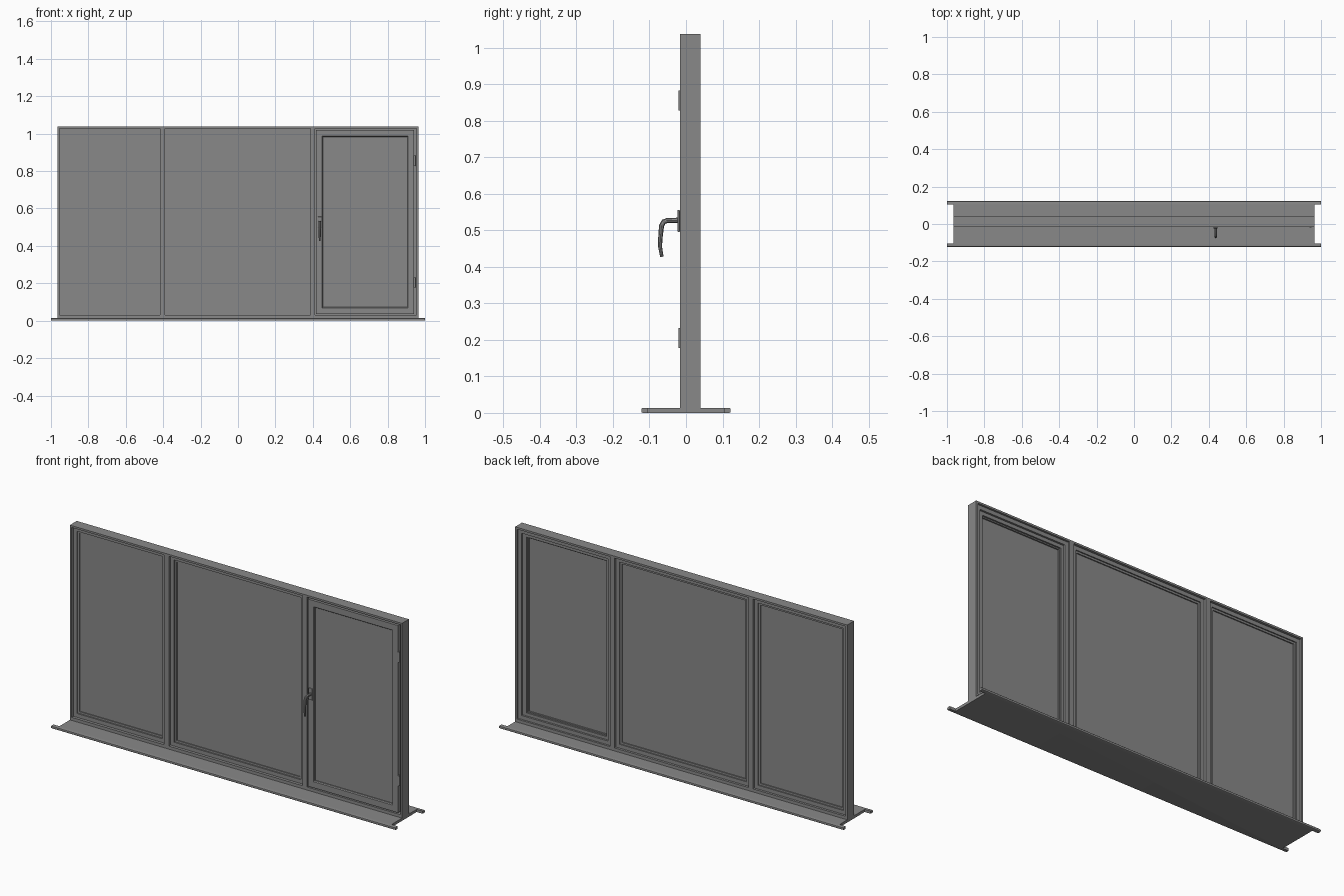
import bpy
import bmesh
from mathutils import Vector

cube = bpy.data.objects.get("Cube")
if cube:
    bpy.data.objects.remove(cube, do_unlink=True)

grey = bpy.data.materials.new("plain grey")
grey.use_nodes = True
colour = (0.25, 0.25, 0.25, 1)
grey.diffuse_color = colour
grey.node_tree.nodes["Principled BSDF"].inputs["Base Color"].default_value = colour


def finish(name, bm):
    bmesh.ops.recalc_face_normals(bm, faces=bm.faces)
    mesh = bpy.data.meshes.new(name)
    bm.to_mesh(mesh)
    bm.free()
    mesh.materials.append(grey)
    obj = bpy.data.objects.new(name, mesh)
    bpy.context.collection.objects.link(obj)
    return obj


def box(name, x, y, z, bevel=0):
    bm = bmesh.new()
    bmesh.ops.create_cube(bm, size=1)
    for v in bm.verts:
        v.co = [lo + (c + 0.5) * (hi - lo) for c, (lo, hi) in zip(v.co, (x, y, z))]
    if bevel:
        bmesh.ops.bevel(bm, geom=bm.edges[:], offset=bevel, segments=2,
                        profile=0.5, affect='EDGES')
    return finish(name, bm)


def mitred_frame(name, x, z, profile):
    """Sweep a closed profile of (inset, y) points round a rectangle."""
    bm = bmesh.new()
    corners = [(x[0], z[0], 1, 1), (x[1], z[0], -1, 1),
               (x[1], z[1], -1, -1), (x[0], z[1], 1, -1)]
    loops = [[bm.verts.new((cx + sx * i, y, cz + sz * i)) for i, y in profile]
             for cx, cz, sx, sz in corners]
    n = len(profile)
    for c in range(4):
        a, b = loops[c], loops[(c + 1) % 4]
        for k in range(n):
            j = (k + 1) % n
            bm.faces.new((a[k], a[j], b[j], b[k]))
    return finish(name, bm)


FRONT, BACK = -0.017, 0.04
Z0, Z1 = 0.03, 1.027

# Sill board with projecting ears along both long edges
bm = bmesh.new()
quarter = [(0.965, 0.0), (0.965, 0.104), (1.0, 0.104), (1.0, 0.122)]
right = [(x, -y) for x, y in quarter[:0:-1]] + quarter[1:]
outline = right + [(-x, -y) for x, y in right]
base = bm.faces.new([bm.verts.new((x, y, 0)) for x, y in outline])
top = bmesh.ops.extrude_face_region(bm, geom=[base])
for v in top["geom"]:
    if isinstance(v, bmesh.types.BMVert):
        v.co.z = 0.014
long_edges = [e for e in bm.edges
              if all(abs(v.co.y) > 0.12 for v in e.verts)
              and abs(e.verts[0].co.x - e.verts[1].co.x) > 1]
bmesh.ops.bevel(bm, geom=long_edges, offset=0.004, segments=3,
                profile=0.5, affect='EDGES')
finish("sill", bm)

# Outer frame and the two mullions
mitred_frame("outer_frame", (-0.965, 0.965), (0.012, 1.037),
             [(0, FRONT), (0.01, FRONT), (0.01, BACK), (0, BACK)])
box("bottom_rail", (-0.956, 0.956), (FRONT, BACK), (0.014, Z0))
for side, x in (("right", (-0.417, -0.39)), ("left", (0.387, 0.413))):
    box(side + "_mullion", x, (FRONT, BACK), (0.02, 1.03))

# Fixed panes with stepped beads on both faces
bead = [(0, -0.002), (0.02, -0.002), (0.02, 0.005), (0.03, 0.005),
        (0.03, 0.022), (0.02, 0.022), (0.02, 0.028), (0, 0.028)]
for name, x in (("side", (-0.955, -0.417)), ("centre", (-0.39, 0.387))):
    mitred_frame(name + "_bead", x, (Z0, Z1), bead)
    box(name + "_glass", (x[0] + 0.025, x[1] - 0.025), (0.010, 0.016),
        (Z0 + 0.025, Z1 - 0.025))

# Opening sash, with a rebate behind it closing the gap
mitred_frame("sash_rebate", (0.413, 0.955), (Z0, Z1),
             [(0, 0.012), (0.02, 0.012), (0.02, 0.03), (0, 0.03)])
sash_x, sash_z = (0.418, 0.942), (0.036, 1.019)
mitred_frame("sash", sash_x, sash_z,
             [(0, FRONT), (0.032, FRONT), (0.036, -0.012), (0.036, 0.012),
              (0.03, 0.012), (0.03, 0.02), (0, 0.02)])
box("sash_glass", (sash_x[0] + 0.03, sash_x[1] - 0.03), (-0.005, 0.005),
    (sash_z[0] + 0.03, sash_z[1] - 0.03))

# Hinges
for name, z in (("lower", 0.205), ("upper", 0.855)):
    bm = bmesh.new()
    bmesh.ops.create_cone(bm, cap_ends=True, segments=16, radius1=0.006,
                          radius2=0.006, depth=0.054)
    bmesh.ops.translate(bm, verts=bm.verts, vec=Vector((0.944, -0.014, z)))
    finish(name + "_hinge", bm)

# Handle: backplate and a tapered, bent lever
box("handle_plate", (0.425, 0.447), (-0.023, FRONT), (0.495, 0.556), 0.002)
curve = bpy.data.curves.new("handle_lever_path", 'CURVE')
curve.dimensions = '3D'
curve.bevel_depth = 0.0075
curve.bevel_resolution = 3
curve.use_fill_caps = True
path = [(-0.02, 0.527, 1), (-0.05, 0.527, 1), (-0.061, 0.523, 1),
        (-0.067, 0.512, 1), (-0.07, 0.48, 0.85), (-0.071, 0.455, 0.75),
        (-0.066, 0.427, 0.65)]
spline = curve.splines.new('POLY')
spline.points.add(len(path) - 1)
for p, (y, z, r) in zip(spline.points, path):
    p.co = (0.437, y, z, 1)
    p.radius = r
temp = bpy.data.objects.new("handle_lever_path", curve)
bpy.context.collection.objects.link(temp)
bpy.context.view_layer.update()
mesh = bpy.data.meshes.new_from_object(
    temp.evaluated_get(bpy.context.evaluated_depsgraph_get()))
bpy.data.objects.remove(temp, do_unlink=True)
mesh.materials.clear()
mesh.materials.append(grey)
lever = bpy.data.objects.new("handle_lever", mesh)
bpy.context.collection.objects.link(lever)

# Smooth the rounded parts
for obj in bpy.context.selected_objects:
    obj.select_set(False)
for name in ("handle_lever", "lower_hinge", "upper_hinge", "sill"):
    obj = bpy.data.objects[name]
    obj.select_set(True)
    bpy.context.view_layer.objects.active = obj
bpy.ops.object.shade_smooth_by_angle()
